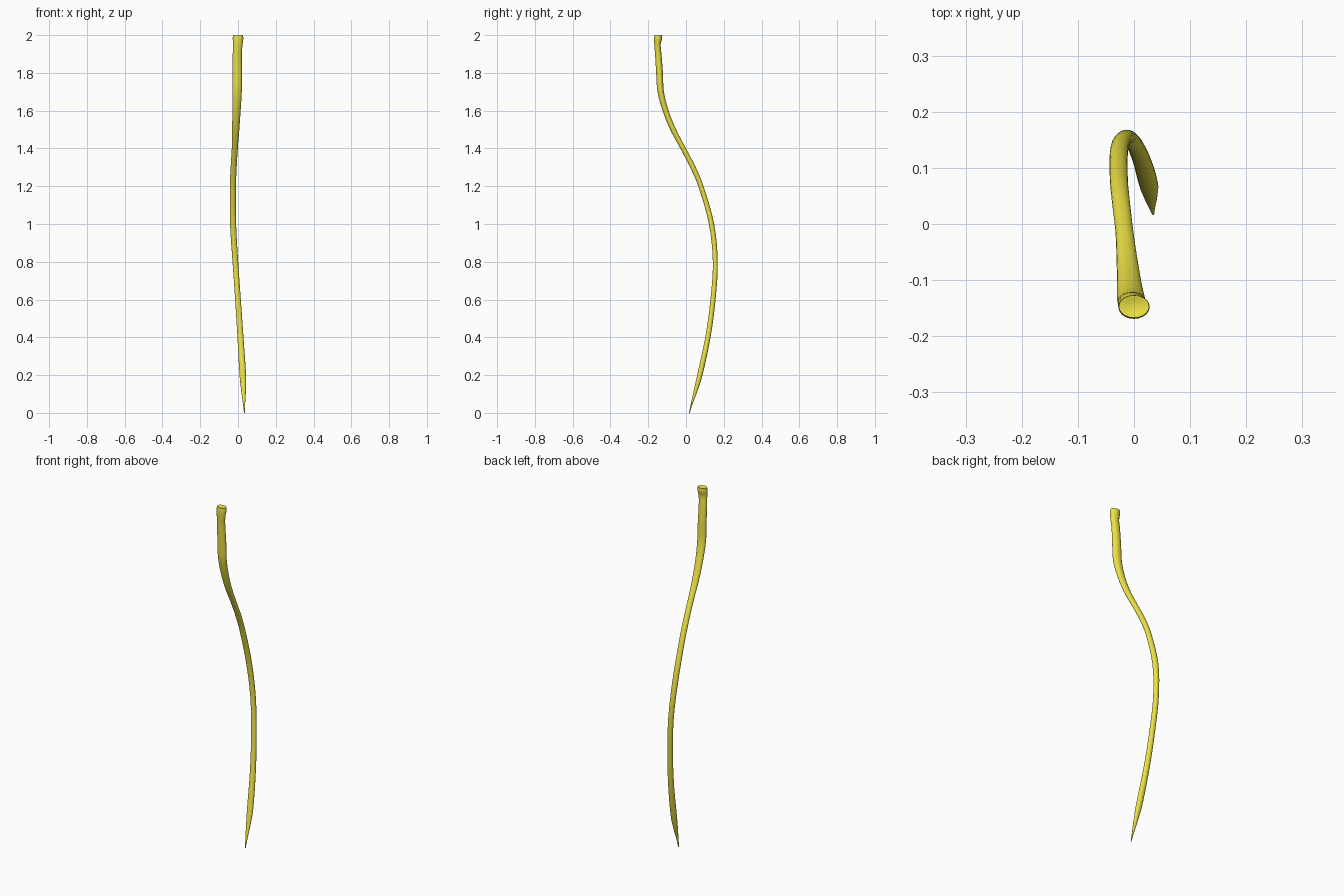
import bpy, bmesh, math

if "Cube" in bpy.data.objects:
    bpy.data.objects.remove(bpy.data.objects["Cube"])

# Cross-sections from tip to cut end: z, x centre, y centre, x half-width, y half-width
SECTIONS = [
    (0.00, 0.034, 0.018, 0.002, 0.002),
    (0.05, 0.032, 0.031, 0.006, 0.005),
    (0.10, 0.030, 0.046, 0.011, 0.009),
    (0.19, 0.026, 0.071, 0.017, 0.014),
    (0.40, 0.013, 0.116, 0.016, 0.014),
    (0.60, 0.000, 0.143, 0.015, 0.0135),
    (0.80, -0.014, 0.155, 0.015, 0.013),
    (1.00, -0.026, 0.135, 0.016, 0.014),
    (1.20, -0.027, 0.079, 0.016, 0.014),
    (1.30, -0.023, 0.037, 0.016, 0.015),
    (1.40, -0.017, -0.015, 0.016, 0.015),
    (1.50, -0.012, -0.068, 0.019, 0.016),
    (1.60, -0.008, -0.108, 0.022, 0.016),
    (1.70, -0.005, -0.134, 0.025, 0.017),
    (1.80, -0.004, -0.140, 0.025, 0.018),
    (1.90, -0.004, -0.147, 0.024, 0.017),
    (1.95, -0.001, -0.151, 0.025, 0.017),
    (1.98, 0.000, -0.148, 0.028, 0.021),
    (2.00, 0.000, -0.147, 0.027, 0.020),
]
SIDES = 20
STEPS = 4


def blend(a, b, c, d, t):
    """Smooth curve from section b to c, allowing for uneven z spacing."""
    h = c[0] - b[0]
    out = [b[0] + h * t]
    for i in range(1, 5):
        m0 = (c[i] - a[i]) / (c[0] - a[0]) * h
        m1 = (d[i] - b[i]) / (d[0] - b[0]) * h
        out.append((2*t**3 - 3*t**2 + 1) * b[i] + (t**3 - 2*t**2 + t) * m0
                   + (3*t**2 - 2*t**3) * c[i] + (t**3 - t**2) * m1)
    return out


# Resample the sections into a smooth stack of rings
rings = []
last = len(SECTIONS) - 1
for k in range(last):
    a, b, c, d = (SECTIONS[min(max(k + j, 0), last)] for j in (-1, 0, 1, 2))
    rings += [blend(a, b, c, d, s / STEPS) for s in range(STEPS)]
rings.append(SECTIONS[-1])

# Stem: loft the rings
bm = bmesh.new()


def add_ring(z, x, y, rx, ry):
    return [bm.verts.new((x + rx * math.cos(2 * math.pi * i / SIDES),
                          y + ry * math.sin(2 * math.pi * i / SIDES), z))
            for i in range(SIDES)]


def bridge(lo, hi):
    for i in range(SIDES):
        j = (i + 1) % SIDES
        bm.faces.new((lo[i], lo[j], hi[j], hi[i]))


loops = [add_ring(*r) for r in rings]
for lo, hi in zip(loops, loops[1:]):
    bridge(lo, hi)
bm.faces.new(loops[0][::-1])

# Cut end: a shallow dished cap
z, x, y, rx, ry = SECTIONS[-1]
inner = add_ring(z - 0.002, x, y, rx * 0.6, ry * 0.6)
bridge(loops[-1], inner)
centre = bm.verts.new((x, y, z - 0.006))
for i in range(SIDES):
    bm.faces.new((inner[i], inner[(i + 1) % SIDES], centre))

mesh = bpy.data.meshes.new("stem")
bm.to_mesh(mesh)
bm.free()
stem = bpy.data.objects.new("stem", mesh)
bpy.context.collection.objects.link(stem)

yellow = bpy.data.materials.new("yellow")
yellow.diffuse_color = (0.85, 0.76, 0.06, 1)
yellow.use_nodes = True
yellow.node_tree.nodes["Principled BSDF"].inputs["Base Color"].default_value = yellow.diffuse_color
mesh.materials.append(yellow)

# Smooth sides, crisp rim
bpy.context.view_layer.objects.active = stem
stem.select_set(True)
bpy.ops.object.shade_smooth_by_angle(angle=math.radians(40))
